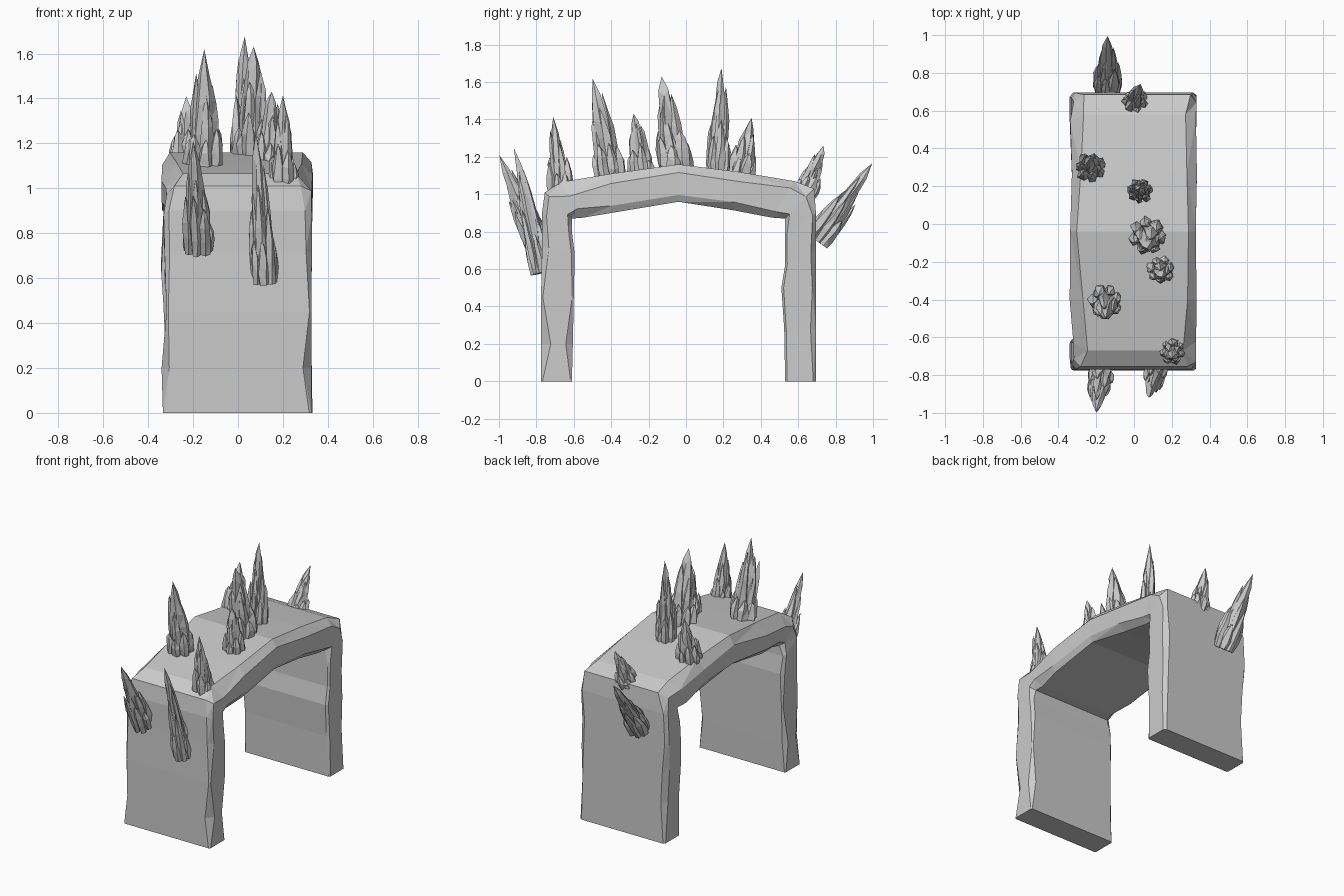
import bpy, bmesh, math, random
from mathutils import Vector

if "Cube" in bpy.data.objects:
    bpy.data.objects.remove(bpy.data.objects["Cube"])

random.seed(7)


def make_object(name, bm):
    bmesh.ops.recalc_face_normals(bm, faces=bm.faces)
    me = bpy.data.meshes.new(name)
    bm.to_mesh(me)
    bm.free()
    ob = bpy.data.objects.new(name, me)
    bpy.context.collection.objects.link(ob)
    return ob


def skin(bm, rings):
    n = len(rings[0])
    for a, b in zip(rings, rings[1:]):
        for i in range(n):
            bm.faces.new((a[i], a[(i + 1) % n], b[(i + 1) % n], b[i]))


# Stone arch: stations of (outer y, outer z, inner y, inner z, chamfer size)
stations = [
    (-.775, 0, -.61, 0, .012), (-.775, .20, -.605, .2, .05), (-.775, .45, -.60, .45, .012),
    (-.77, .72, -.595, .68, .035), (-.77, .90, -.61, .80, .03), (-.755, 1.01, -.61, .87, .05),
    (-.67, 1.065, -.55, .875, .075), (-.40, 1.11, -.40, .90, .06), (-.04, 1.16, -.04, .96, .05),
    (.28, 1.12, .25, .915, .06), (.58, 1.07, .46, .875, .07), (.685, 1.03, .53, .87, .05),
    (.695, .90, .53, .78, .03), (.695, .70, .53, .62, .03), (.695, .5, .51, .5, .03),
    (.695, .28, .525, .28, .03), (.695, 0, .53, 0, .015)]
bm = bmesh.new()
rings = []
for oy, oz, iy, iz, c in stations:
    outer, inner = Vector((0, oy, oz)), Vector((0, iy, iz))
    thick = (outer - inner).length
    left = -.33 + random.uniform(-.012, .012)
    right = .332 + random.uniform(-.006, .002)

    def chip(scale=1):
        return c * scale * random.uniform(.6, 1.3)
    section = [(left, chip(.6), 0), (left, chip(), 1), (left + chip(), 0, 1),
               (right - chip(), 0, 1), (right, chip(), 1), (right, chip(.6), 0),
               (right - chip(.6), 0, 0), (left + chip(.6), 0, 0)]
    ring = []
    for x, depth, side in section:
        t = 1 - depth / thick if side else depth / thick
        p = inner.lerp(outer, t)
        ring.append(bm.verts.new((x, p.y, p.z)))
    rings.append(ring)
skin(bm, rings)
bm.faces.new(rings[0])
bm.faces.new(rings[-1])
bmesh.ops.triangulate(bm, faces=[f for f in bm.faces if len(f.verts) == 4])
make_object("stone_arch", bm)


# One pointed shard with irregular six-sided rings
def shard(bm, base, tip, r, sides=6):
    axis = tip - base
    u = axis.orthogonal().normalized()
    v = axis.normalized().cross(u)
    turn = random.uniform(0, math.tau)
    rings = []
    for t, k in ((0, .8), (.28, 1.0), (.58, .88), (.82, .52)):
        ring = []
        for i in range(sides):
            a = turn + math.tau * (i + random.uniform(-.15, .15)) / sides + t * .5
            q = base + axis * (t + random.uniform(-.05, .05) * (t > 0))
            rr = r * k * random.uniform(.82, 1.15)
            ring.append(bm.verts.new(q + u * math.cos(a) * rr + v * math.sin(a) * rr))
        rings.append(ring)
    skin(bm, rings)
    bm.faces.new(rings[0])
    top = bm.verts.new(tip)
    for i in range(sides):
        bm.faces.new((rings[-1][i], rings[-1][(i + 1) % sides], top))


# Crystal cluster: a main spire ringed by stepped, shorter shards
def cluster(name, base, tip, r):
    bm = bmesh.new()
    base, tip = Vector(base), Vector(tip)
    axis = tip - base
    u = axis.orthogonal().normalized()
    v = axis.normalized().cross(u)
    shard(bm, base, tip, r * .55)
    for count, reach, low, high in ((4, .38, .62, .86), (7, .66, .25, .55)):
        turn = random.uniform(0, math.tau)
        for i in range(count):
            a = turn + math.tau * i / count
            out = (u * math.cos(a) + v * math.sin(a)) * r
            size = random.uniform(low, high)
            shard(bm, base + out * reach * .9, base + axis * size + out * reach,
                  r * random.uniform(.30, .42), 5)
    bmesh.ops.triangulate(bm, faces=[f for f in bm.faces if len(f.verts) == 4])
    make_object(name, bm)


clusters = [
    ("top_crystal_1", (-.15, -.40, 1.08), (-.15, -.50, 1.62), .098),
    ("top_crystal_2", (.14, -.235, 1.09), (.15, -.28, 1.43), .078),
    ("top_crystal_3", (.07, -.05, 1.12), (.07, -.13, 1.63), .105),
    ("top_crystal_4", (.03, .17, 1.10), (.03, .19, 1.675), .072),
    ("top_crystal_5", (-.23, .29, 1.08), (-.23, .35, 1.41), .085),
    ("top_crystal_6", (.205, -.665, .99), (.20, -.71, 1.415), .075),
    ("top_crystal_7", (.00, .635, 1.0), (.03, .735, 1.26), .072),
    ("back_crystal", (-.14, .70, .75), (-.14, .995, 1.165), .085),
    ("front_crystal_1", (-.175, -.79, .72), (-.20, -.998, 1.21), .078),
    ("front_crystal_2", (.12, -.77, .58), (.08, -.92, 1.245), .068)]
for item in clusters:
    cluster(*item)
